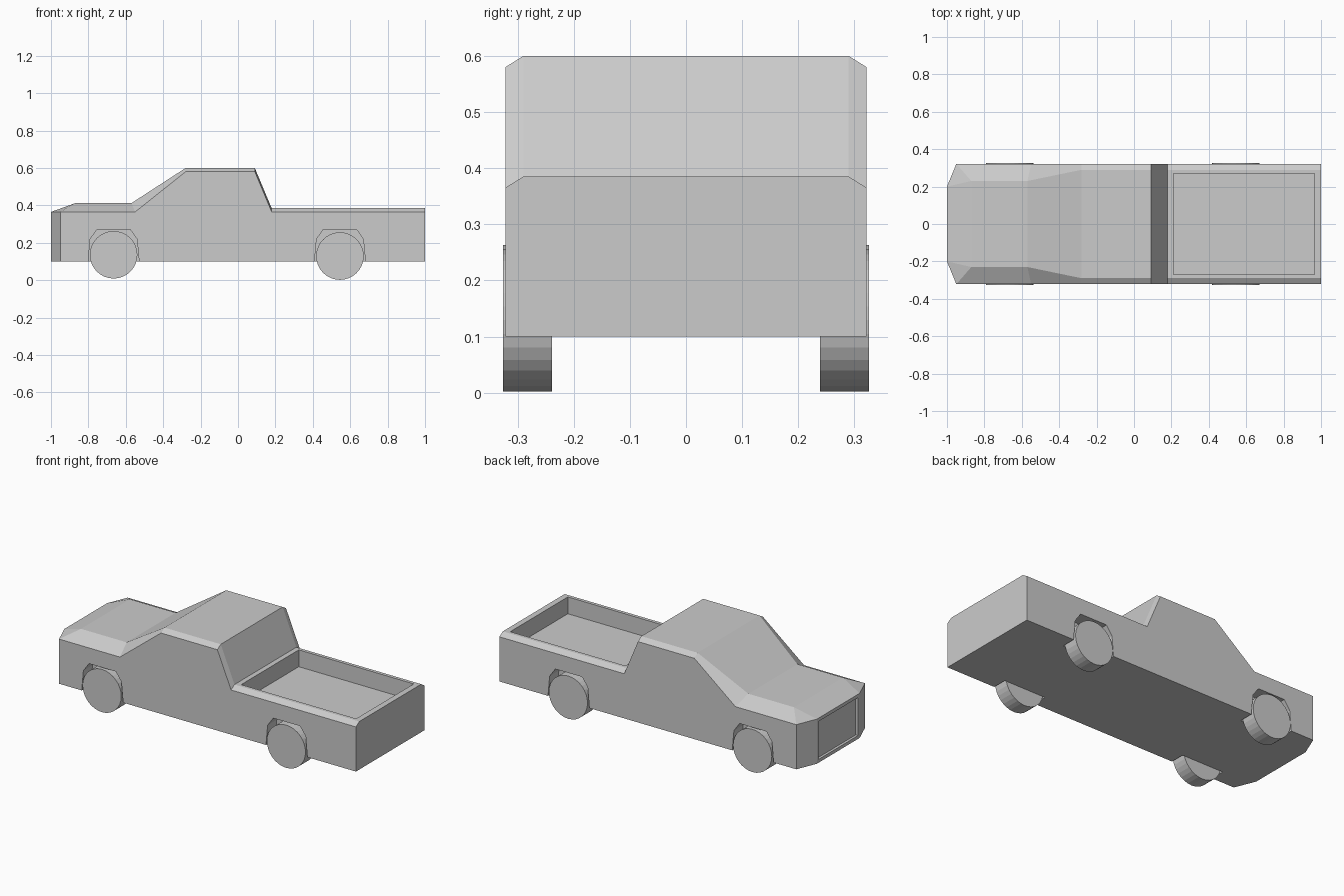
import bpy, bmesh, math
from mathutils import Matrix

if "Cube" in bpy.data.objects:
    bpy.data.objects.remove(bpy.data.objects["Cube"])


def make_object(name, bm):
    bmesh.ops.recalc_face_normals(bm, faces=bm.faces)
    mesh = bpy.data.meshes.new(name)
    bm.to_mesh(mesh)
    bm.free()
    obj = bpy.data.objects.new(name, mesh)
    bpy.context.collection.objects.link(obj)
    return obj


def loft(name, rings):
    bm = bmesh.new()
    loops = [[bm.verts.new(p) for p in ring] for ring in rings]
    n = len(loops[0])
    for a, b in zip(loops, loops[1:]):
        for i in range(n):
            j = (i + 1) % n
            bm.faces.new((a[i], a[j], b[j], b[i]))
    bm.faces.new(loops[0])
    bm.faces.new(loops[-1])
    bmesh.ops.remove_doubles(bm, verts=bm.verts, dist=1e-5)
    return make_object(name, bm)


def box(name, x0, x1, y, z0, z1):
    return loft(name, [[(x, -y, z0), (x, -y, z1), (x, y, z1), (x, y, z0)]
                       for x in (x0, x1)])


def cut(obj, cutter):
    cutter.hide_render = True
    cutter.hide_set(True)
    mod = obj.modifiers.new(cutter.name, 'BOOLEAN')
    mod.operation = 'DIFFERENCE'
    mod.solver = 'EXACT'
    mod.object = cutter


def section(xb, xs, ys, zs, xt, yt, ym, zt):
    half = [(xb, ys, 0.1), (xs, ys, zs), (xt, yt, zt), (xt, ym, zt)]
    return [(x, -y, z) for x, y, z in half] + half[::-1]


# Body shell: sections from nose to tail (shoulder edge, then top edge)
W = 0.322
body = loft("truck_body", [
    section(-1, -1, 0.2, 0.365, -1, 0.2, 0.2, 0.365),
    section(-0.95, -0.95, W, 0.365, -0.87, 0.23, 0.14, 0.412),
    section(-0.55, -0.55, W, 0.365, -0.57, 0.23, 0.14, 0.412),
    section(-0.28, -0.28, W, 0.58, -0.28, 0.29, 0.14, 0.6),
    section(0.09, 0.09, W, 0.58, 0.09, 0.29, 0.14, 0.6),
    section(0.18, 0.18, W, 0.365, 0.18, 0.29, 0.14, 0.385),
    section(1, 1, W, 0.365, 1, 0.29, 0.14, 0.385),
])

# Open cargo bed and shallow grille recess
cut(body, box("bed_cutter", 0.21, 0.965, 0.27, 0.285, 0.5))
cut(body, box("grille_cutter", -1.1, -0.985, 0.185, 0.12, 0.345))

# Faceted wheel arches and wheels
ARCH = [(-0.138, 0.05), (-0.136, 0.1), (-0.125, 0.22), (-0.088, 0.272),
        (0.088, 0.272), (0.125, 0.22), (0.136, 0.1), (0.138, 0.05)]
for end, cx, cz in (("front", -0.665, 0.136), ("rear", 0.545, 0.129)):
    for side, s in (("left", 1), ("right", -1)):
        cut(body, loft(f"{end}_{side}_arch_cutter",
                       [[(cx + x, s * y, z) for x, z in ARCH] for y in (0.236, 0.4)]))
        bm = bmesh.new()
        place = Matrix.Translation((cx, s * 0.2825, cz)) @ Matrix.Rotation(math.pi / 2, 4, 'X')
        bmesh.ops.create_cone(bm, cap_ends=True, segments=32, radius1=0.127,
                              radius2=0.127, depth=0.088, matrix=place)
        make_object(f"{end}_{side}_wheel", bm)
